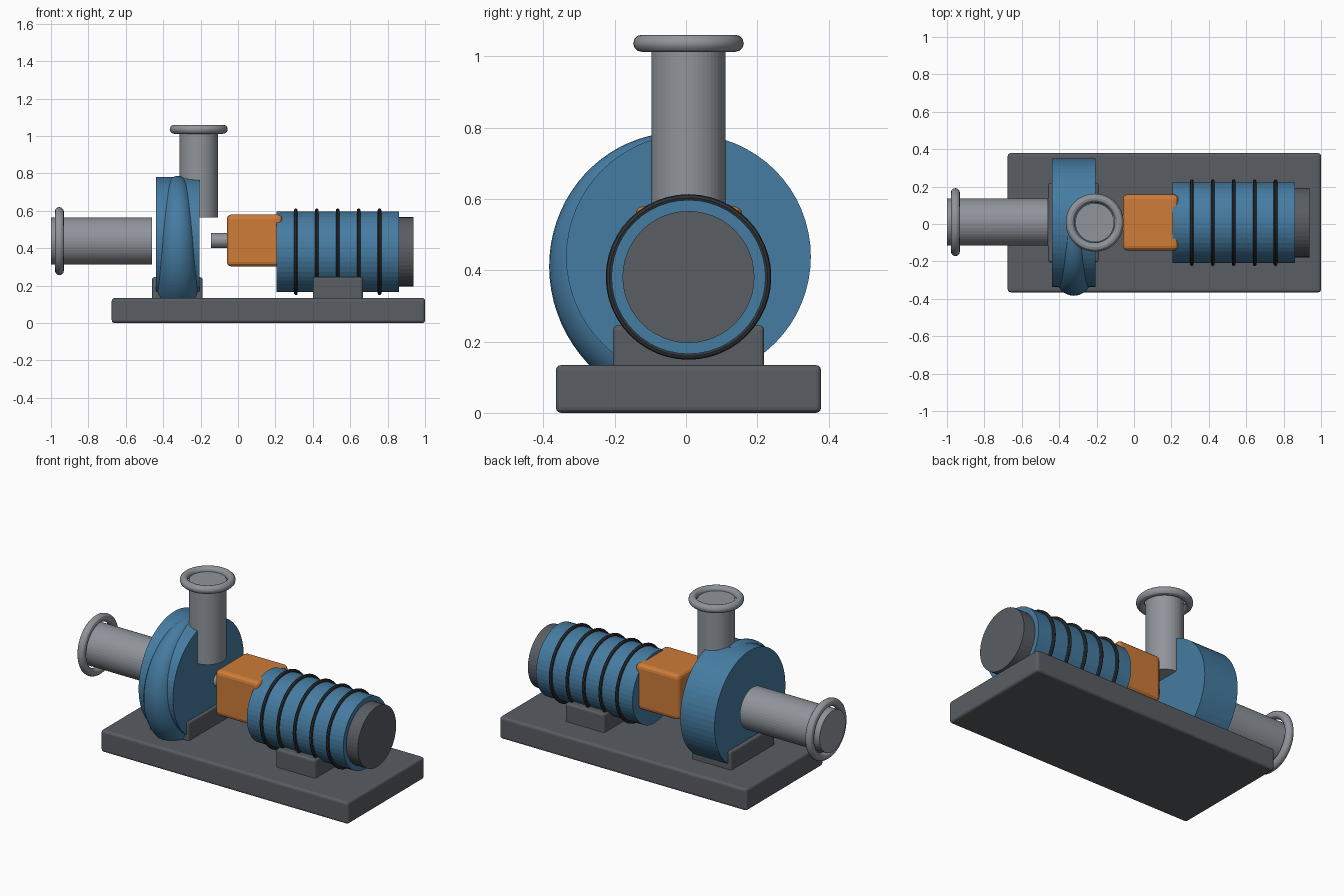
import bpy, bmesh
from math import sin, cos, pi, radians
from mathutils import Matrix

if "Cube" in bpy.data.objects:
    bpy.data.objects.remove(bpy.data.objects["Cube"])

YC = 0.007          # shared centre plane
PUMP_Z = 0.438      # pump shaft height
MOTOR_Z = 0.381     # motor axis height


def material(name, rgb):
    m = bpy.data.materials.new(name)
    m.diffuse_color = (*rgb, 1)
    m.use_nodes = True
    m.node_tree.nodes["Principled BSDF"].inputs["Base Color"].default_value = m.diffuse_color
    return m


BLUE = material("blue_paint", (0.06, 0.2, 0.36))
ORANGE = material("orange_paint", (0.62, 0.2, 0.04))
STEEL = material("steel", (0.28, 0.3, 0.33))
DARK = material("dark_iron", (0.1, 0.11, 0.125))
BLACK = material("black_fin", (0.03, 0.035, 0.04))


def finish(name, bm, mat, smooth=True):
    bmesh.ops.recalc_face_normals(bm, faces=bm.faces)
    me = bpy.data.meshes.new(name)
    bm.to_mesh(me)
    bm.free()
    me.materials.append(mat)
    ob = bpy.data.objects.new(name, me)
    bpy.context.collection.objects.link(ob)
    if smooth:
        bpy.context.view_layer.objects.active = ob
        ob.select_set(True)
        bpy.ops.object.shade_smooth_by_angle(angle=radians(30))
        ob.select_set(False)
    return ob


def box(name, x, y, z, mat, bevel):
    bm = bmesh.new()
    bmesh.ops.create_cube(bm, size=1)
    for v in bm.verts:
        v.co = [a + (b - a) * (c + 0.5) for (a, b), c in zip((x, y, z), v.co)]
    ob = finish(name, bm, mat, False)
    mod = ob.modifiers.new("bevel", 'BEVEL')
    mod.width, mod.segments = bevel, 3
    return ob


def turn(axis):
    return Matrix.Rotation(pi / 2, 4, 'Y') if axis == 'X' else Matrix()


def cylinder(name, centre, r, length, axis, mat, sides=48):
    bm = bmesh.new()
    bmesh.ops.create_cone(bm, cap_ends=True, segments=sides, radius1=r, radius2=r,
                          depth=length, matrix=Matrix.Translation(centre) @ turn(axis))
    return finish(name, bm, mat, False)


def sweep(bm, frames, sides, closed):
    """Join circles; each frame maps a tube angle to a point."""
    rings = [[bm.verts.new(f(2 * pi * j / sides)) for j in range(sides)] for f in frames]
    for i in range(len(rings) if closed else len(rings) - 1):
        a, b = rings[i], rings[(i + 1) % len(rings)]
        for j in range(sides):
            k = (j + 1) % sides
            bm.faces.new((a[j], a[k], b[k], b[j]))
    if not closed:
        bm.faces.new(rings[0])
        bm.faces.new(rings[-1])


def torus(name, centre, major, minor, axis, mat, sides=12):
    bm = bmesh.new()
    frames = [lambda t, a=2 * pi * i / 48: ((major + minor * cos(t)) * cos(a),
                                            (major + minor * cos(t)) * sin(a),
                                            minor * sin(t)) for i in range(48)]
    sweep(bm, frames, sides, True)
    bm.transform(Matrix.Translation(centre) @ turn(axis))
    return finish(name, bm, mat)


# Base plate and feet
box("base_plate", (-0.675, 1.0), (-0.365, 0.379), (0, 0.134), DARK, 0.015)
for name, x0, x1 in (("pump_foot", -0.46, -0.19), ("motor_foot", 0.4, 0.667)):
    box(name, (x0, x1), (-0.205, 0.219), (0.1, 0.245), DARK, 0.012)

# Pump casing
cylinder("pump_casing", (-0.322, YC, PUMP_Z), 0.343, 0.232, 'X', BLUE, 64)

# Growing spiral tube around the casing, from the top over the front to below
bm = bmesh.new()
frames = []
for i in range(37):
    s = i / 36
    a, r = radians(85 + 170 * s), 0.047 + 0.08 * s
    frames.append(lambda t, a=a, r=r: (-0.322 + r * sin(t),
                                       YC + (0.298 + r * cos(t)) * cos(a),
                                       PUMP_Z + (0.298 + r * cos(t)) * sin(a)))
sweep(bm, frames, 24, False)
finish("volute_spiral", bm, BLUE)

# Inlet and outlet pipes with rounded flanges
cylinder("inlet_pipe", (-0.73, YC + 0.003, PUMP_Z), 0.126, 0.54, 'X', STEEL)
torus("inlet_flange", (-0.955, YC + 0.003, PUMP_Z), 0.158, 0.024, 'X', STEEL)
cylinder("outlet_pipe", (-0.21, YC, 0.8), 0.104, 0.474, 'Z', STEEL)
torus("outlet_flange", (-0.21, YC, 1.036), 0.131, 0.024, 'Z', STEEL)

# Shaft and coupling guard
cylinder("drive_shaft", (0.05, YC, PUMP_Z + 0.003), 0.04, 0.39, 'X', STEEL, 32)
box("coupling_guard", (-0.06, 0.237), (-0.142, 0.158), (0.302, 0.58), ORANGE, 0.025)

# Motor body, end cover and cooling fins
cylinder("motor_body", (0.533, YC, MOTOR_Z), 0.216, 0.653, 'X', BLUE)
cylinder("motor_end_cover", (0.885, YC, MOTOR_Z), 0.185, 0.104, 'X', DARK)
for i in range(5):
    torus(f"motor_fin_{i + 1}", (0.309 + 0.112 * i, YC, MOTOR_Z), 0.222, 0.01, 'X', BLACK, 8)
